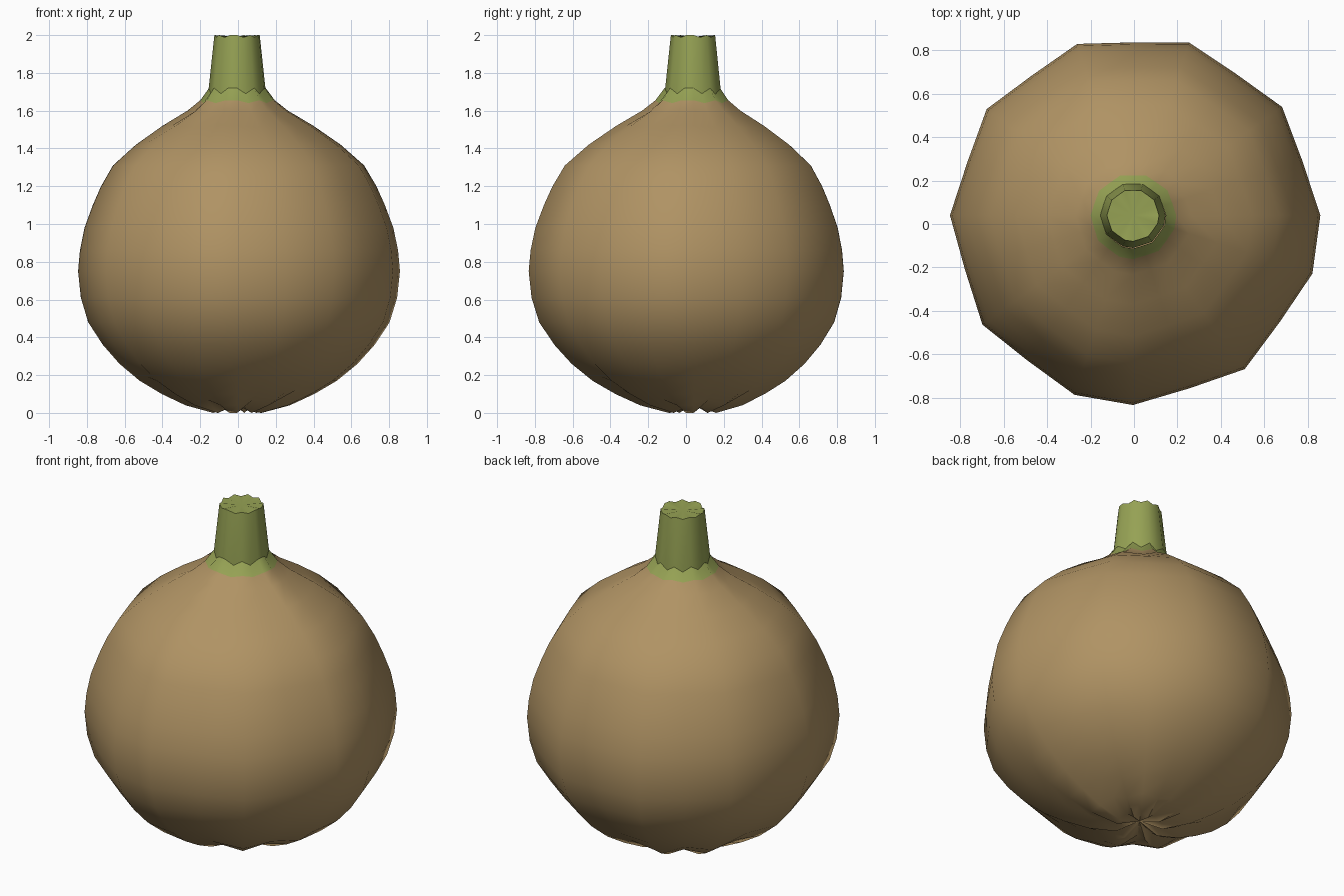
import bpy
import bmesh
from math import sin, cos, tau

if "Cube" in bpy.data.objects:
    bpy.data.objects.remove(bpy.data.objects["Cube"], do_unlink=True)

SIDES = 20
RIDGES = {0, 2, 4, 6, 8, 10, 12, 14, 15, 17, 19}
CENTRE_X, CENTRE_Y = -0.005, 0.04


def material(name, colour):
    m = bpy.data.materials.new(name)
    m.use_nodes = True
    m.diffuse_color = (*colour, 1)
    bsdf = m.node_tree.nodes["Principled BSDF"]
    bsdf.inputs["Base Color"].default_value = (*colour, 1)
    bsdf.inputs["Roughness"].default_value = 0.8
    return m


brown = material("brown skin", (0.434, 0.292, 0.127))
green = material("stem green", (0.305, 0.362, 0.089))


def pleated_lathe(name, rings, pole_z, pole_last, mats, lean=True):
    """Rings are (radius, height, valley lift); one end closes in a pole."""
    bm = bmesh.new()
    loops = []
    for radius, z, lift in rings:
        loop = []
        for k in range(SIDES):
            a = tau * k / SIDES
            r = radius
            if lean:
                r *= 0.985 + 0.012 * cos(a) - 0.024 * sin(a)
            valley = k not in RIDGES
            if valley:
                r *= 0.957
            loop.append(bm.verts.new((CENTRE_X + r * cos(a), CENTRE_Y + r * sin(a),
                                      z + (lift if valley else 0))))
        loops.append(loop)
    for low, high in zip(loops, loops[1:]):
        for k in range(SIDES):
            n = (k + 1) % SIDES
            bm.faces.new((low[k], low[n], high[n], high[k]))
    pole = bm.verts.new((CENTRE_X, CENTRE_Y, pole_z))
    end = loops[-1] if pole_last else loops[0]
    for k in range(SIDES):
        n = (k + 1) % SIDES
        bm.faces.new((end[k], end[n], pole) if pole_last else (end[n], end[k], pole))
    mesh = bpy.data.meshes.new(name)
    bm.to_mesh(mesh)
    bm.free()
    for m in mats:
        mesh.materials.append(m)
    ob = bpy.data.objects.new(name, mesh)
    bpy.context.collection.objects.link(ob)
    return ob


def smooth(ob, angle):
    bpy.ops.object.select_all(action="DESELECT")
    ob.select_set(True)
    bpy.context.view_layer.objects.active = ob
    bpy.ops.object.shade_smooth_by_angle(angle=angle)


# Round pleated body, gathered at the base and the neck
body_rings = [
    (0.13, 0.0, 0.03), (0.28, 0.04, 0.03), (0.41, 0.1, 0.025), (0.53, 0.17, 0.02),
    (0.64, 0.26, 0.01), (0.73, 0.36, 0), (0.81, 0.48, 0), (0.85, 0.61, 0),
    (0.865, 0.75, 0), (0.855, 0.86, 0), (0.83, 0.98, 0), (0.785, 1.1, 0),
    (0.74, 1.2, 0), (0.675, 1.31, 0), (0.55, 1.42, 0), (0.405, 1.52, -0.01),
    (0.27, 1.6, -0.015), (0.2, 1.655, -0.015), (0.152, 1.72, -0.03),
]
body = pleated_lathe("body", body_rings, 0.045, False, [brown, green])
for face in body.data.polygons:
    if face.center.z > 1.655:
        face.material_index = 1
smooth(body, 1.0)

# Tapered stem with a wavy cut top
stem_rings = [(0.15, 1.66, 0), (0.15, 1.72, -0.03), (0.12, 2.0, -0.012)]
stem = pleated_lathe("stem", stem_rings, 1.99, True, [green], lean=False)
smooth(stem, 0.8)
